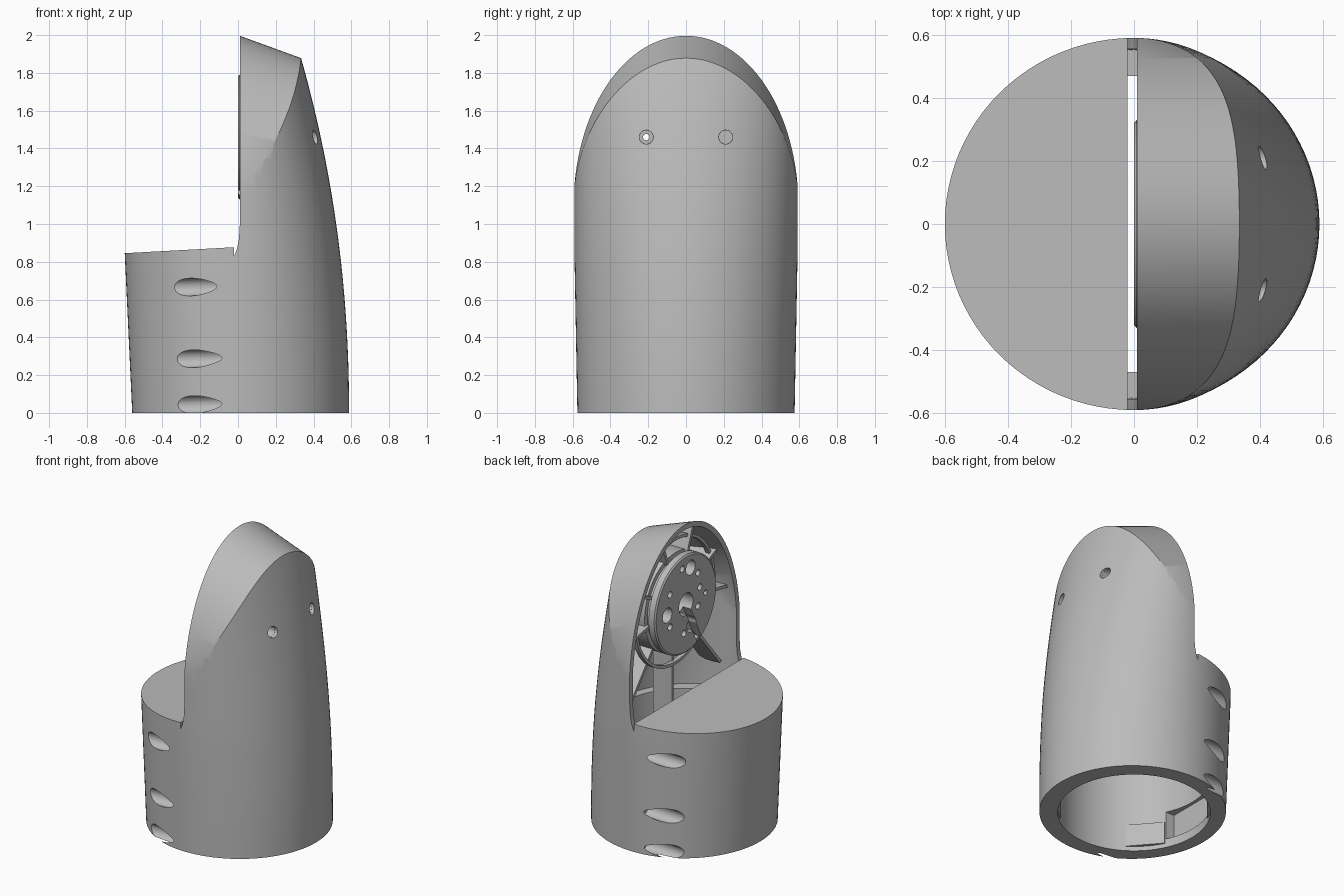
import bpy, bmesh
from math import sin, cos, pi, radians, sqrt
from mathutils import Matrix, Vector

cube = bpy.data.objects.get("Cube")
if cube:
    bpy.data.objects.remove(cube, do_unlink=True)

grey = bpy.data.materials.new("plain grey")
grey.use_nodes = True
grey.diffuse_color = (0.5, 0.5, 0.5, 1)
grey.node_tree.nodes["Principled BSDF"].inputs["Base Color"].default_value = (0.5, 0.5, 0.5, 1)

HUB = Vector((0, 0, 1.46))      # centre of the pivot drum
SEAM = -0.02                    # plane where cover meets arm


def finish(bm, name):
    bmesh.ops.recalc_face_normals(bm, faces=bm.faces[:])
    mesh = bpy.data.meshes.new(name)
    bm.to_mesh(mesh)
    bm.free()
    mesh.materials.append(grey)
    ob = bpy.data.objects.new(name, mesh)
    bpy.context.collection.objects.link(ob)
    return ob


def boolean(ob, cutter, operation="DIFFERENCE"):
    mod = ob.modifiers.new("cut", "BOOLEAN")
    mod.operation = operation
    mod.solver = "EXACT"
    mod.object = cutter
    bpy.context.view_layer.update()
    bpy.context.view_layer.objects.active = ob
    bpy.ops.object.modifier_apply(modifier=mod.name)
    bpy.data.objects.remove(cutter, do_unlink=True)


def bridge(bm, rings):
    """Skin closed rings of points and cap both ends."""
    rings = [[bm.verts.new(p) for p in ring] for ring in rings]
    n = len(rings[0])
    for a, b in zip(rings, rings[1:]):
        for i in range(n):
            j = (i + 1) % n
            bm.faces.new((a[i], a[j], b[j], b[i]))
    bm.faces.new(rings[0])
    bm.faces.new(rings[-1])


def loft(inset=0.0, base=0.0, name="loft"):
    """Leaning oval column: +x side sweeps inward, -x side flares slightly."""
    rings = []
    steps = 24
    for k in range(steps + 1):
        z = base + (2.15 - base) * k / steps
        back = 0.588 - 0.068 * z ** 2.09 - inset
        front = 0.56 + 0.047 * z - inset
        wide = 0.575 + 0.015 * min(z / 0.8, 1) - inset
        ring = []
        for i in range(96):
            a = 2 * pi * i / 96
            ring.append(((back if cos(a) > 0 else front) * cos(a), wide * sin(a), z))
        rings.append(ring)
    bm = bmesh.new()
    bridge(bm, rings)
    return finish(bm, name)


def arch(inset=0.0):
    """Round-topped block whose crown slopes down towards +x."""
    outline = [(0.595 - inset, -1), ]
    for i in range(65):
        a = pi * i / 64
        outline.append(((0.595 - inset) * cos(a), 1.1 + (0.9 - inset) * sin(a)))
    outline.append((inset - 0.595, -1))
    bm = bmesh.new()
    bridge(bm, [[(x, y, z - 0.365 * x) for y, z in outline] for x in (-1, 1)])
    return finish(bm, "arch")


def envelope(inset, base, name):
    ob = loft(inset, base, name)
    boolean(ob, arch(inset), "INTERSECT")
    return ob


def side_prism(points, name="prism"):
    """Extrude an x-z outline right across the model."""
    bm = bmesh.new()
    bridge(bm, [[(x, y, z) for x, z in points] for y in (-1, 1)])
    return finish(bm, name)


def box(lo, hi, name="box", turn=None):
    bm = bmesh.new()
    bmesh.ops.create_cube(bm, size=1)
    lo, hi = Vector(lo), Vector(hi)
    for v in bm.verts:
        v.co = (lo + hi) / 2 + v.co * (hi - lo)
    if turn:
        bm.transform(turn)
    return finish(bm, name)


def turned(profile, centre, name="turned", axis="X", sides=64):
    """Solid of revolution from (position, radius) pairs along an axis."""
    bm = bmesh.new()
    rings = []
    for t, r in profile:
        ring = []
        for i in range(sides):
            a = 2 * pi * i / sides
            p = (t, r * cos(a), r * sin(a)) if axis == "X" else (r * cos(a), r * sin(a), t)
            ring.append(Vector(p) + Vector(centre))
        rings.append(ring)
    bridge(bm, rings)
    return finish(bm, name)


def rod(x0, x1, r, y, z, sides=24):
    return turned([(x0, r), (x1, r)], (0, y, z), "rod", sides=sides)


def bore(r, top):
    return turned([(-0.1, r), (top, r)], (0, 0, 0), "bore", "Z", 96)


# Tall arm shell with open front
arm = envelope(0, 0, "arm_shell")
boolean(arm, side_prism([(SEAM, -0.1), (SEAM, 0.83), (-0.005, 0.87), (0.005, 0.92),
                         (0.01, 1.0), (0.01, 2.3), (1, 2.3), (1, -0.1)]), "INTERSECT")
boolean(arm, envelope(0.035, 0.67, "cavity"))
boolean(arm, bore(0.47, 0.72))
for side in (-1, 1):
    boolean(arm, rod(0.2, 1, 0.037, 0.21 * side, HUB.z))

# Front cover with sloping lid
cover = loft(name="front_cover")
boolean(cover, side_prism([(SEAM, -0.1), (SEAM, 0.877), (-0.7, 0.84), (-0.7, -0.1)]), "INTERSECT")
boolean(cover, bore(0.47, 0.8))
boolean(cover, box((-0.49, -0.2, 0.06), (-0.4, 0.2, 0.25)))

# Screw pockets down both sides of the cover
for side in (-1, 1):
    for z, end, y in ((0.675, -0.065, 0.53), (0.295, -0.055, 0.527), (0.052, -0.045, 0.522)):
        pocket = rod(-0.7, end, 0.047, y * side, z, 32)
        tilt = Matrix.Translation((0, 0, z)) @ Matrix.Rotation(radians(-2), 4, "Y") @ Matrix.Translation((0, 0, -z))
        pocket.data.transform(tilt)
        boolean(cover, pocket)
        boolean(cover, rod(-0.1, 0.1, 0.02, y * side, z))

# Pivot drum with grooved rim
drum = turned([(0, 0.32), (0.008, 0.33), (0.05, 0.33), (0.05, 0.3), (0.08, 0.3),
               (0.08, 0.33), (0.6, 0.33)], HUB, "pivot_drum", sides=96)
boolean(drum, envelope(0.02, 0.6, "limit"), "INTERSECT")
boolean(drum, rod(-0.1, 0.15, 0.075, 0, HUB.z, 32))
for y, z in ((-0.05, 0.23), (-0.06, -0.16), (0.2, 0)):
    boolean(drum, rod(-0.1, 0.15, 0.05, y, HUB.z + z))
for y, z in ((-0.13, -0.06), (-0.13, 0.165), (-0.15, 0.06), (0.04, 0.255),
             (0.17, 0.13), (0.17, -0.09), (0.02, -0.19)):
    boolean(drum, rod(-0.1, 0.12, 0.022, y, HUB.z + z, 16))
boolean(drum, rod(-0.1, 1, 0.017, -0.21, HUB.z))
for side in (-1, 1):
    boolean(drum, rod(0.25, 1, 0.036, 0.21 * side, HUB.z))
slot_turn = Matrix.Translation(HUB) @ Matrix.Rotation(radians(-26), 4, "X")
boolean(drum, box((-0.1, -0.025, -0.5), (0.06, 0.025, 0), "slot", slot_turn))

# Hoop and radial ribs bracing the drum inside the shell
hoop = turned([(0.08, 0.43), (0.11, 0.43)], HUB, "bracing_hoop", sides=96)
boolean(hoop, rod(0, 0.3, 0.41, 0, HUB.z, 96))
for angle in (-130, -90, -50, -10, 25, 70, 110, 155, 190):
    deep = sin(radians(angle)) < -0.5
    turn = Matrix.Translation(HUB) @ Matrix.Rotation(radians(angle), 4, "X")
    rib = box((0.06 if not deep else 0.1, 0.31, -0.01),
              (0.24, 0.8 if deep else 0.7, 0.01), "drum_rib", turn)
    boolean(rib, envelope(0.025, 0.66, "limit"), "INTERSECT")

# Locating pads inside the base
for angle in (40, 140, 221, 320):
    box((0.45, -0.12, 0.03), (0.475, 0.12, 0.18), "locating_pad",
        Matrix.Rotation(radians(angle), 4, "Z"))

# Smooth curved walls, keep edges crisp
for ob in list(bpy.context.scene.objects):
    if ob.type == "MESH" and grey.name in ob.data.materials:
        bpy.ops.object.select_all(action="DESELECT")
        ob.select_set(True)
        bpy.context.view_layer.objects.active = ob
        bpy.ops.object.shade_smooth_by_angle(angle=radians(30))
